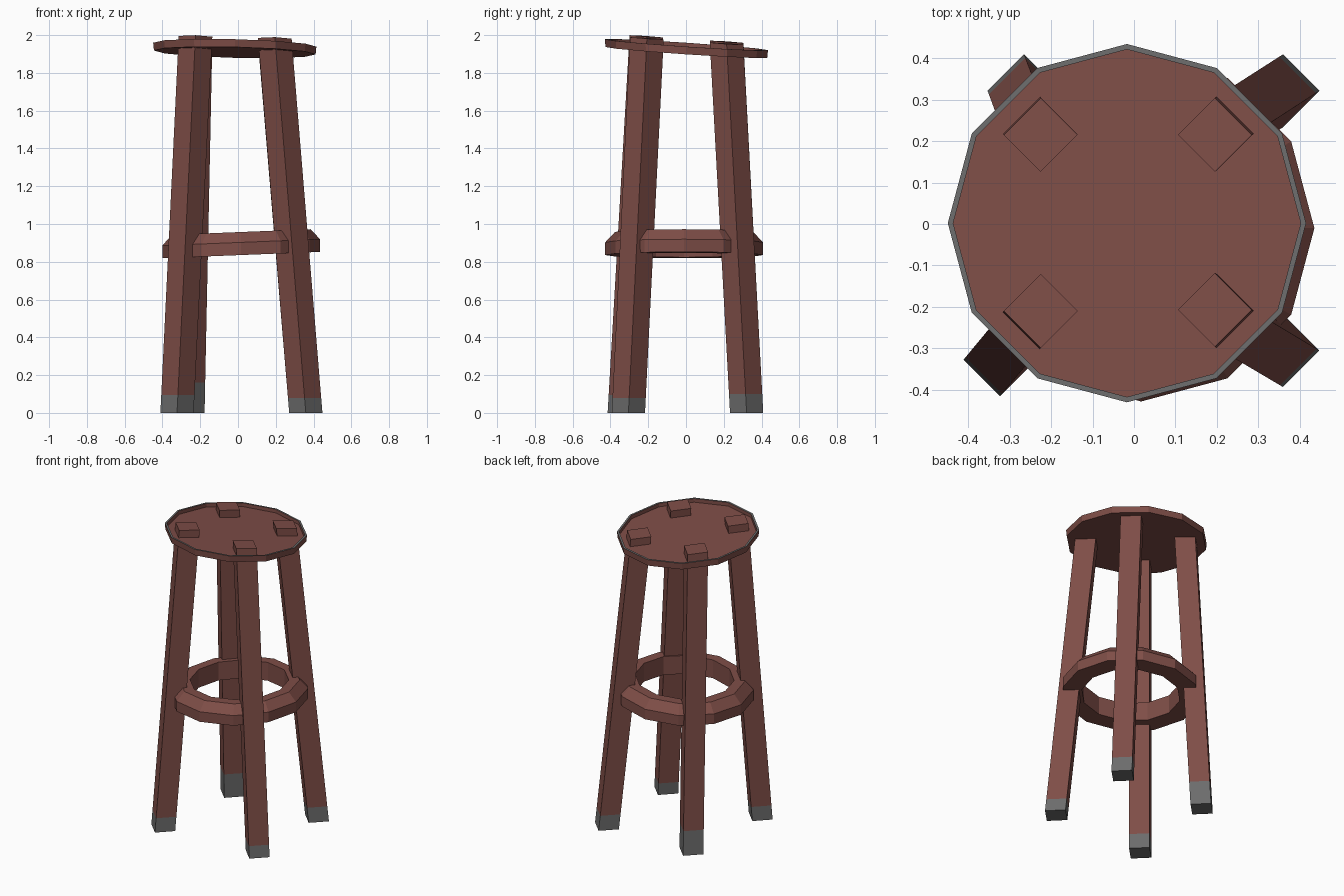
import bpy, bmesh, math

cube = bpy.data.objects.get("Cube")
if cube:
    bpy.data.objects.remove(cube, do_unlink=True)


def material(name, rgb):
    m = bpy.data.materials.new(name)
    m.use_nodes = True
    colour = (*rgb, 1)
    m.diffuse_color = colour
    m.node_tree.nodes["Principled BSDF"].inputs["Base Color"].default_value = colour
    return m


WOOD = material("reddish brown wood", (0.21, 0.075, 0.063))
GREY = material("dark grey metal", (0.15, 0.15, 0.15))


def finish(bm, name):
    bmesh.ops.recalc_face_normals(bm, faces=bm.faces)
    mesh = bpy.data.meshes.new(name)
    bm.to_mesh(mesh)
    bm.free()
    mesh.materials.append(WOOD)
    mesh.materials.append(GREY)
    obj = bpy.data.objects.new(name, mesh)
    bpy.context.collection.objects.link(obj)
    return obj


def bridge(bm, a, b, mat=0):
    n = len(a)
    for i in range(n):
        j = (i + 1) % n
        bm.faces.new((a[i], a[j], b[j], b[i])).material_index = mat


def loop(bm, sides, radius, cx, cy, height):
    """Horizontal polygon with a corner facing each axis; height(x, y) tilts it."""
    verts = []
    for i in range(sides):
        a = math.tau * i / sides
        x, y = cx + radius * math.cos(a), cy + radius * math.sin(a)
        verts.append(bm.verts.new((x, y, height(x, y))))
    return verts


def seat_plane(z):
    return lambda x, y: z - 0.024 * x - 0.067 * y


def ring_plane(z):
    return lambda x, y: z + 0.04 * x


def flat(z):
    return lambda x, y: z


# Seat: tilted twelve-sided tray with a grey rim edge
bm = bmesh.new()
profile = [(0.428, 1.908), (0.432, 1.949), (0.419, 1.949), (0.419, 1.925)]
loops = [loop(bm, 12, r, -0.017, 0.002, seat_plane(z)) for r, z in profile]
for k in range(3):
    bridge(bm, loops[k], loops[k + 1], 1 if k == 1 else 0)
bm.faces.new(loops[0])
bm.faces.new(loops[-1])
finish(bm, "seat")

# Foot ring: closed profile with a chamfered outer top edge
bm = bmesh.new()
profile = [(0.418, 0.835), (0.418, 0.902), (0.366, 0.957), (0.3, 0.957), (0.3, 0.835)]
loops = [loop(bm, 12, r, 0.017, -0.01, ring_plane(z)) for r, z in profile]
for k in range(len(loops)):
    bridge(bm, loops[k], loops[(k + 1) % len(loops)])
finish(bm, "foot_ring")

# Legs: splayed square posts through the seat, each with a grey foot
legs = {  # name: (top x, top y, bottom x, bottom y, foot height)
    "front_right_leg": (-0.225, -0.21, -0.323, -0.327, 0.095),
    "front_left_leg": (0.195, -0.207, 0.359, -0.305, 0.08),
    "back_right_leg": (-0.225, 0.215, -0.265, 0.321, 0.16),
    "back_left_leg": (0.195, 0.215, 0.359, 0.321, 0.1),
}
for name, (tx, ty, bx, by, foot) in legs.items():
    bm = bmesh.new()
    t = foot / 1.97
    bottom = loop(bm, 4, 0.088, bx, by, flat(0))
    cuff = loop(bm, 4, 0.088, bx + (tx - bx) * t, by + (ty - by) * t, flat(foot))
    top = loop(bm, 4, 0.089, tx, ty, seat_plane(1.974))
    bridge(bm, bottom, cuff, 1)
    bridge(bm, cuff, top)
    bm.faces.new(bottom).material_index = 1
    bm.faces.new(top)
    finish(bm, name)
